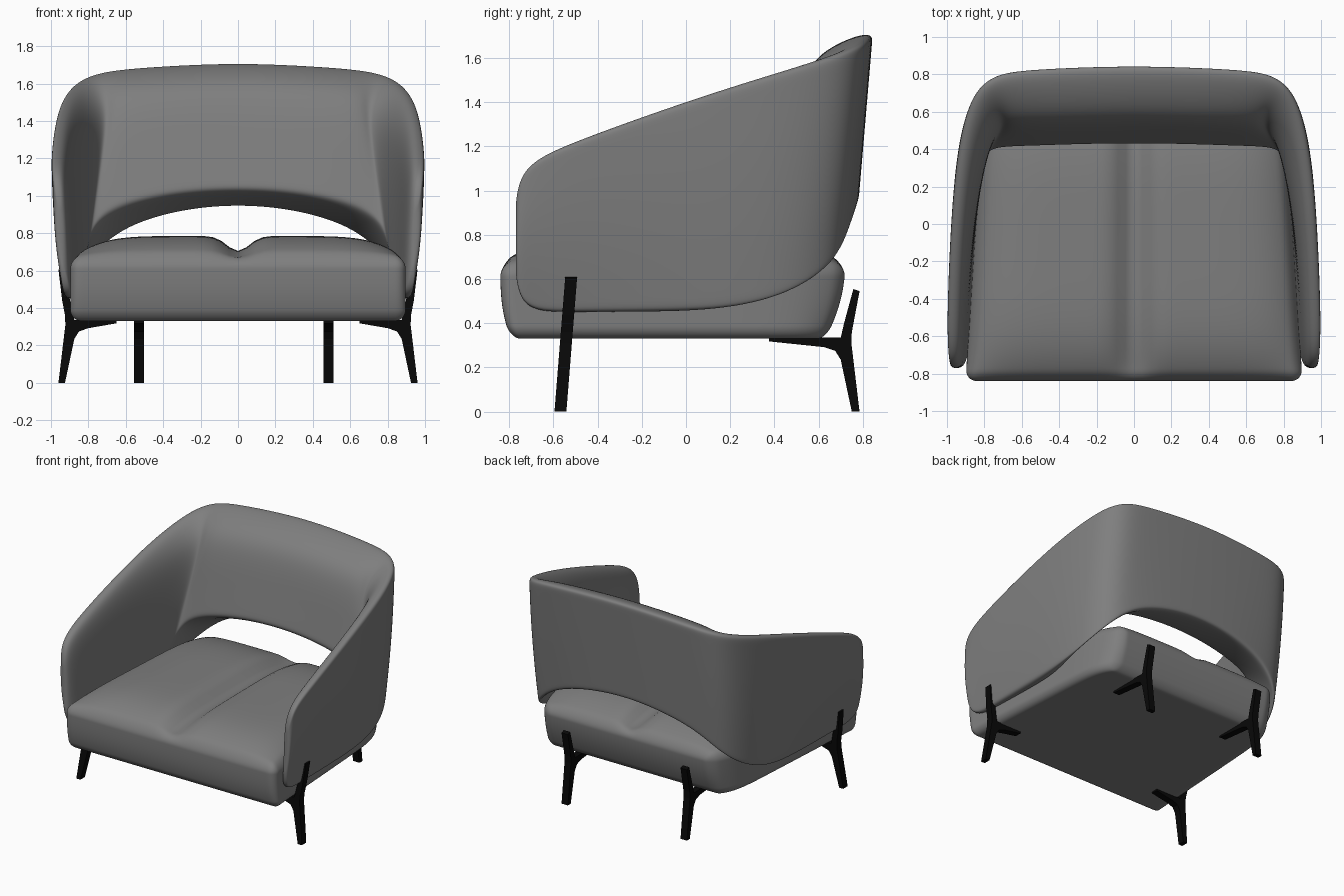
import bpy, bmesh, math
from mathutils import Vector

old = bpy.data.objects.get("Cube")
if old:
    bpy.data.objects.remove(old, do_unlink=True)


def material(name, value):
    mat = bpy.data.materials.new(name)
    mat.use_nodes = True
    color = (value, value, value, 1)
    mat.diffuse_color = color
    bsdf = next(n for n in mat.node_tree.nodes if n.type == 'BSDF_PRINCIPLED')
    bsdf.inputs["Base Color"].default_value = color
    bsdf.inputs["Roughness"].default_value = 0.8
    return mat


fabric = material("grey_fabric", 0.21)
black = material("black_metal", 0.0025)


def finish(bm, name, mat, smooth):
    bmesh.ops.recalc_face_normals(bm, faces=bm.faces)
    for face in bm.faces:
        face.smooth = smooth
    mesh = bpy.data.meshes.new(name)
    bm.to_mesh(mesh)
    bm.free()
    mesh.materials.append(mat)
    obj = bpy.data.objects.new(name, mesh)
    bpy.context.collection.objects.link(obj)
    return obj


# Seat cushion: rounded box, tapered and undercut to the rear, crowned, with a centre groove
def build_seat():
    half = Vector((0.9, 0.78, 0.17))
    radius = 0.06
    bm = bmesh.new()
    bmesh.ops.create_cube(bm, size=2)
    bmesh.ops.subdivide_edges(bm, edges=bm.edges[:], cuts=59, use_grid_fill=True)
    for v in bm.verts:
        p = Vector([h * math.sin(c * math.pi / 2) for h, c in zip(half, v.co)])
        core = Vector([max(radius - h, min(h - radius, c)) for h, c in zip(half, p)])
        p = core + (p - core).normalized() * radius
        u, w = p.x / half.x, p.y / half.y
        rear, front = max(0, w), max(0, -w)
        lift = max(0, p.z / half.z) ** 2
        crown = (1 - abs(u) ** 7) * (1 - front ** 5 - rear ** 4)
        groove = 0.08 * math.exp(-(p.x / 0.09) ** 2) * (1 - abs(w) ** 8)
        taper = (0.945 - 0.055 * w) * (1 - 0.12 * rear ** 6)
        low = 0.5 - p.z / half.z / 2
        tuck = 0.09 * rear ** 4 * low ** 2 - 0.05 * front ** 6 * low ** 3
        v.co = (p.x * taper, p.y - 0.06 - tuck,
                0.5 + p.z + lift * (0.115 * crown - groove))
    return finish(bm, "seat_cushion", fabric, True)


# Wraparound shell: outer top, outer bottom and inner bottom, from arm tip to centre back
STATIONS = [
    (.965, -.77, .95, .945, -.77, .62, .93, -.77, .62),
    (.985, -.75, 1.07, .94, -.75, .50, .9, -.75, .50),
    (.995, -.67, 1.15, .925, -.67, .45, .88, -.67, .45),
    (1, -.5, 1.225, .925, -.5, .45, .87, -.5, .45),
    (.985, -.1, 1.37, .925, -.1, .45, .85, -.1, .45),
    (.96, .25, 1.485, .92, .2, .455, .835, .1, .47),
    (.92, .52, 1.565, .9, .42, .495, .82, .26, .56),
    (.855, .71, 1.625, .85, .58, .57, .81, .36, .72),
    (.75, .8, 1.66, .77, .69, .67, .75, .405, .87),
    (.6, .825, 1.68, .6, .745, .82, .58, .41, .95),
    (.3, .84, 1.7, .3, .775, .91, .3, .42, 1.005),
    (0, .847, 1.71, 0, .78, .937, 0, .425, 1.02),
]
OUTER = (0, .05, .33, .66, .95, 1)
INNER = ((0, 0), (.06, .04), (.35, .2), (.65, .37), (.87, .4), (1, 0))


def build_shell():
    bm = bmesh.new()
    tops = [Vector(row[:3]) for row in STATIONS]
    last = len(tops) - 1
    rings = []
    for i, row in enumerate(STATIONS):
        top, low, inner = tops[i], Vector(row[3:6]), Vector(row[6:])
        along = tops[min(i + 1, last)] - tops[max(i - 1, 0)]
        inward = Vector((-along.y, along.x, 0)).normalized()
        if i < 3:
            inward = Vector((-1, 0, 0))
        if i == last:
            inward = Vector((0, -1, 0))
        rim = top + inward * min(0.07, 0.02 + 0.02 * i)
        depth = (inner - low).length
        ring = []
        for f in OUTER:
            bulge = 0.02 * abs(inward.x) * math.sin(math.pi * f)
            ring.append(low.lerp(top, f) - inward * bulge)
        for f, bulge in reversed(INNER):
            ring.append(inner.lerp(rim, f) + inward * bulge * depth)
        rings.append([bm.verts.new(p) for p in ring])
    count = len(rings[0])
    for a, b in zip(rings, rings[1:]):
        for k in range(count):
            n = (k + 1) % count
            bm.faces.new((a[k], a[n], b[n], b[k]))
    tip = rings[0]
    for k in range(len(OUTER) - 1):
        bm.faces.new((tip[k], tip[k + 1], tip[-k - 2], tip[-k - 1]))
    obj = finish(bm, "wraparound_shell", fabric, True)
    mirror = obj.modifiers.new("mirror", 'MIRROR')
    mirror.use_clip = True
    subsurf = obj.modifiers.new("smooth", 'SUBSURF')
    subsurf.levels = subsurf.render_levels = 3
    return obj


# Legs: three-pronged bracket profile (outward offset, height), extruded to a blade
LEG = [(0, 0), (-.037, .31), (-.035, .36), (-.02, .44), (0, .605), (-.028, .615),
       (-.07, .4), (-.085, .335), (-.41, .335), (-.41, .318), (-.16, .292),
       (-.11, .275), (-.085, .235), (-.035, 0)]


def build_leg(name, place):
    bm = bmesh.new()
    sides = [[bm.verts.new(place(u, z, w)) for u, z in LEG] for w in (-.027, .027)]
    bm.faces.new(sides[0])
    bm.faces.new(sides[1][::-1])
    for k in range(len(LEG)):
        n = (k + 1) % len(LEG)
        bm.faces.new((sides[0][k], sides[0][n], sides[1][n], sides[1][k]))
    return finish(bm, name, black, False)


build_seat()
build_shell()
for side, s, back_x in (("left", 1, 0.483), ("right", -1, -0.53)):
    build_leg("front_leg_" + side,
              lambda u, z, w: (s * (0.96 + max(u, -0.31)), -0.568 + 0.08 * z + w, z))
    build_leg("back_leg_" + side,
              lambda u, z, w: (back_x + w, 0.785 + u, z - 0.06 * (z > 0.5)))
